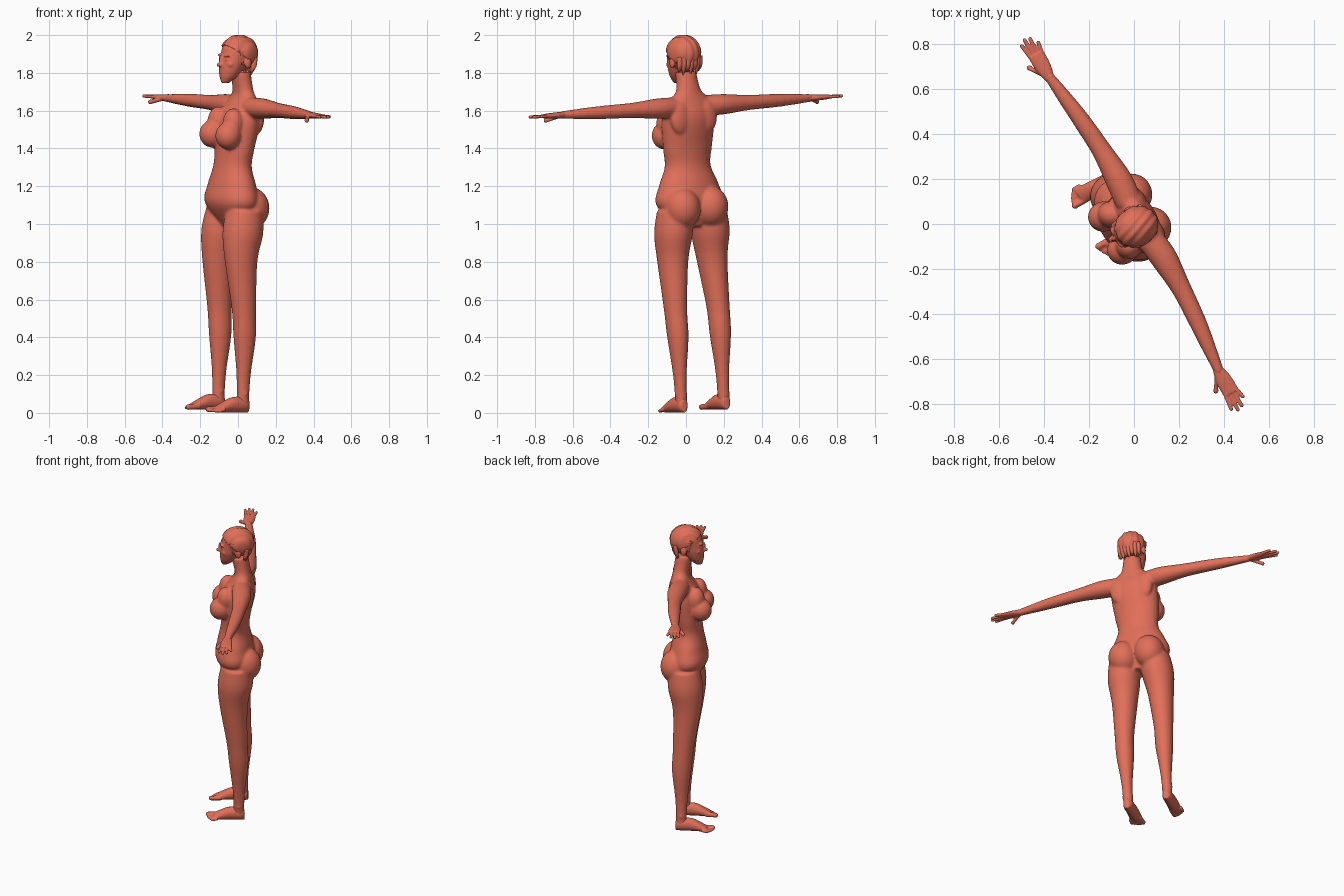
import bpy, bmesh, math
from mathutils import Matrix, Vector

cube = bpy.data.objects.get("Cube")
if cube:
    bpy.data.objects.remove(cube, do_unlink=True)

# One clay colour for the whole figure
clay = bpy.data.materials.new("terracotta_clay")
clay.use_nodes = True
clay.diffuse_color = (.75, .16, .1, 1)
clay.node_tree.nodes["Principled BSDF"].inputs["Base Color"].default_value = clay.diffuse_color

# The figure is built facing -y, then turned and tilted into place
turn = Matrix.Rotation(math.radians(-60), 4, 'Z')
tilt = Matrix.Rotation(math.radians(3.4), 4, 'Y')
placement = Matrix.Translation((-.05, .085, .01)) @ turn @ tilt
sides = {"left": 1, "right": -1}


def ball(bm, center, radii, side=1):
    """Ellipsoid, moved to the other side of the figure when side is negative."""
    x, y, z = center
    matrix = Matrix.Translation((side * x, y, z)) @ Matrix.Diagonal((*radii, 1))
    bmesh.ops.create_uvsphere(bm, u_segments=32, v_segments=20, radius=1, matrix=matrix)


def smooth_rows(rows, steps=5):
    """Fill in rings between the given ones along a smooth curve."""
    filled = []
    for i, (start, end) in enumerate(zip(rows, rows[1:])):
        before = rows[max(i - 1, 0)]
        after = rows[min(i + 2, len(rows) - 1)]
        for step in range(steps):
            t = step / steps
            ease = t * t * (3 - 2 * t)
            leave, arrive = t * (1 - t) ** 2 / 2, t * t * (1 - t) / 2
            filled.append([b + (c - b) * ease + (c - a) * leave - (d - b) * arrive
                           for a, b, c, d in zip(before, start, end, after)])
    return filled + [rows[-1]]


def loft(bm, axis, rows, side=1, segments=32):
    """Closed tube of ellipses; row = station, two centre offsets, two radii."""
    rings = []
    for station, center_u, center_v, radius_u, radius_v in smooth_rows(rows):
        ring = []
        for k in range(segments):
            angle = math.tau * k / segments
            u = center_u + radius_u * math.cos(angle)
            v = center_v + radius_v * math.sin(angle)
            x, y, z = {'x': (station, u, v), 'y': (u, station, v), 'z': (u, v, station)}[axis]
            ring.append(bm.verts.new((side * x, y, z)))
        rings.append(ring)
    for lower, upper in zip(rings, rings[1:]):
        for k in range(segments):
            bm.faces.new((lower[k], lower[k - 1], upper[k - 1], upper[k]))
    bm.faces.new(rings[0])
    bm.faces.new(rings[-1])


def digit(bm, axis, start, end, radius, side):
    """Finger or toe with a rounded tip."""
    rows = []
    for point in (start, end):
        offsets = [value for name, value in zip('xyz', point) if name != axis]
        rows.append((point['xyz'.index(axis)], *offsets, radius, radius))
    loft(bm, axis, rows, side, segments=12)
    ball(bm, end, (radius, radius, radius), side)


def finish(bm, name, voxel=0, softness=0):
    """Make the object and, if asked, merge its pieces into one soft skin."""
    bmesh.ops.recalc_face_normals(bm, faces=bm.faces)
    for face in bm.faces:
        face.smooth = True
    mesh = bpy.data.meshes.new(name)
    bm.to_mesh(mesh)
    bm.free()
    mesh.materials.append(clay)
    part = bpy.data.objects.new(name, mesh)
    bpy.context.collection.objects.link(part)
    part.matrix_world = placement
    if voxel:
        merge = part.modifiers.new("merge", 'REMESH')
        merge.mode = 'VOXEL'
        merge.voxel_size = voxel
        merge.use_smooth_shade = True
        soften = part.modifiers.new("soften", 'SMOOTH')
        soften.iterations = softness
    return part


# Body: torso, neck, arms and legs blended into one skin
bm = bmesh.new()
torso = [(.98, 0, .08, .06), (1.1, -.02, .19, .12), (1.2, -.02, .17, .11),
         (1.3, -.02, .13, .09), (1.4, -.01, .14, .09), (1.55, .01, .15, .1),
         (1.65, .03, .12, .06), (1.7, .03, .07, .05), (1.8, .01, .055, .055)]
loft(bm, 'z', [(z, 0, y, width, depth) for z, y, width, depth in torso], segments=48)

leg = [(1.07, 0, .09), (.95, -.01, .1), (.8, -.02, .08), (.55, 0, .06),
       (.4, .01, .055), (.2, .01, .035), (.04, .01, .03)]
leg_rows = [(z, min(.13, .16 - z / 20), y, r, r * 1.1) for z, y, r in leg]

arm = [(.1, .03, .06), (.2, .04, .06), (.35, .04, .045), (.5, .03, .04),
       (.6, .02, .035), (.77, 0, .022)]
arm_height = 1.615
arm_rows = [(x, y, arm_height, r, r * .9) for x, y, r in arm]

for side in sides.values():
    loft(bm, 'z', leg_rows, side)
    loft(bm, 'x', arm_rows, side)
    # Seat, chest, collar, shoulder blade, knee and ankle volumes
    ball(bm, (.085, .05, 1.08), (.095, .1, .11), side)
    ball(bm, (.085, -.1, 1.465), (.067, .07, .073), side)
    ball(bm, (.08, -.07, 1.53), (.06, .055, .08), side)
    ball(bm, (.08, .07, 1.56), (.06, .035, .09), side)
    ball(bm, (.13, -.045, .55), (.03, .02, .035), side)
    ball(bm, (.13, .01, .1), (.037, .02, .02), side)
finish(bm, "body", voxel=.0075, softness=8)

# Hands with spread fingers and a lowered thumb
for label, side in sides.items():
    bm = bmesh.new()
    palm = [(.74, .02, .018), (.8, .035, .016), (.87, .037, .012)]
    loft(bm, 'x', [(x, 0, arm_height, width, thick) for x, width, thick in palm], side)
    for k in range(4):
        spread = (k - 1.5) / 50
        reach = .95 - (k - 1.2) ** 2 / 80
        digit(bm, 'x', (.86, spread * .9, arm_height), (reach, spread * 1.2, arm_height), .009, side)
    digit(bm, 'x', (.77, -.015, 1.61), (.83, -.055, 1.59), .012, side)
    finish(bm, label + "_hand", voxel=.004, softness=3)

# Feet resting on flat soles, with toes shrinking outward
for label, side in sides.items():
    bm = bmesh.new()
    foot = [(.045, .035, .015), (.02, .04, .03), (-.06, .04, .036), (-.15, .016, .04)]
    loft(bm, 'y', [(y, .13, height, width, height) for y, height, width in foot], side)
    for k in range(5):
        radius = .01 if k else .015
        x = .105 + k / 62
        digit(bm, 'y', (x, -.12, .018), (x, k * k / 500 - .185, radius), radius, side)
    finish(bm, label + "_foot", voxel=.005, softness=3)

# Head: skull, tapered face, nose and lips
bm = bmesh.new()
ball(bm, (0, 0, 1.895), (.083, .1, .094))
face = [(1.74, -.08, .02, .02), (1.78, -.06, .05, .05), (1.84, -.04, .07, .07), (1.9, -.02, .075, .08)]
loft(bm, 'z', [(z, 0, y, width, depth) for z, y, width, depth in face])
ball(bm, (0, -.118, 1.836), (.014, .017, .011))
ball(bm, (0, -.107, 1.86), (.009, .014, .03))
for lip_height in (1.79, 1.802):
    ball(bm, (0, -.1, lip_height), (.022, .012, .006))
# Eyes, brows, cheeks and ears
for side in sides.values():
    ball(bm, (.03, -.094, 1.867), (.014, .01, .008), side)
    ball(bm, (.03, -.094, 1.886), (.025, .014, .007), side)
    ball(bm, (.04, -.076, 1.84), (.024, .02, .02), side)
    ball(bm, (.08, .01, 1.85), (.011, .02, .03), side)
finish(bm, "head", voxel=.005, softness=3)

# Short swept hair: a cap trimmed along the hairline and rippled into strands
bm = bmesh.new()
crown = Vector((0, 0, 1.9))
ball(bm, crown, (.089, .104, .094))
bmesh.ops.subdivide_edges(bm, edges=bm.edges[:], cuts=1, use_grid_fill=True)
bmesh.ops.bisect_plane(bm, geom=bm.verts[:] + bm.edges[:] + bm.faces[:],
                       plane_co=(0, -.09, 1.94), plane_no=(0, .6, .8), clear_inner=True)
for vert in bm.verts:
    outward = (vert.co - crown).normalized()
    vert.co += outward * math.sin(160 * vert.co.x + 60 * vert.co.y) / 400
hair_cap = finish(bm, "hair_cap")
hair_cap.modifiers.new("thickness", 'SOLIDIFY').thickness = .014

# Tapered locks at the nape and in front of the ears
bm = bmesh.new()
for k in range(-3, 4):
    x = k / 50
    y = .08 - 5 * x * x
    tip = 1.785 + .015 * (k % 2)
    loft(bm, 'z', [(1.88, x, y, .016, .014), (1.83, x, y - .006, .015, .014),
                   (tip, x, y - .02, .003, .003)], segments=12)
for side in sides.values():
    loft(bm, 'z', [(1.92, .08, -.02, .009, .024), (1.84, .07, -.02, .002, .003)], side, segments=12)
finish(bm, "hair_locks")
